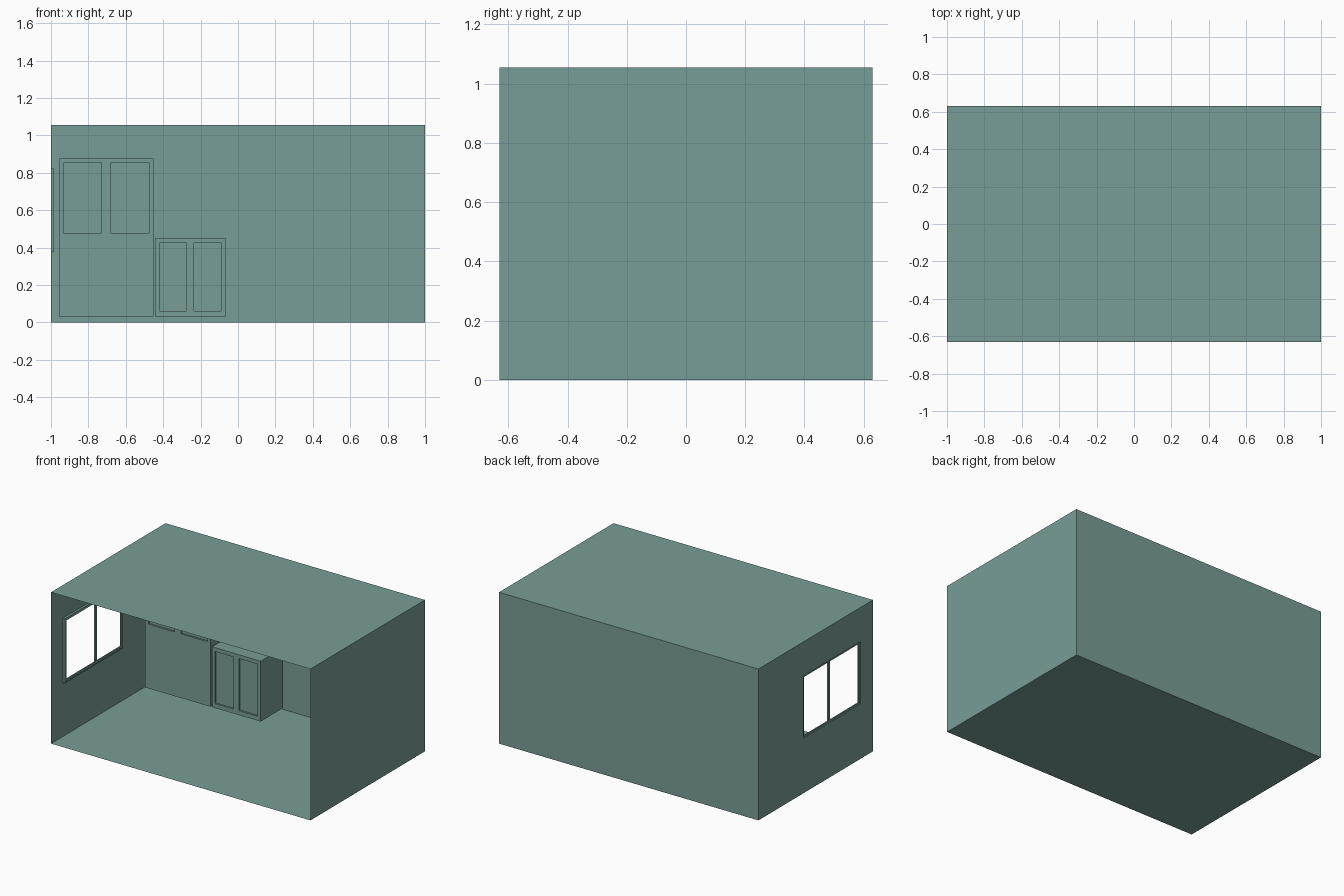
import bpy, bmesh
from mathutils import Vector, Matrix

if "Cube" in bpy.data.objects:
    bpy.data.objects.remove(bpy.data.objects["Cube"])

TEAL = bpy.data.materials.new("teal_paint")
TEAL.diffuse_color = (0.19, 0.34, 0.31, 1)
TEAL.use_nodes = True
TEAL.node_tree.nodes["Principled BSDF"].inputs["Base Color"].default_value = TEAL.diffuse_color


def finish(bm, name):
    bm.normal_update()
    me = bpy.data.meshes.new(name)
    bm.to_mesh(me)
    bm.free()
    me.materials.append(TEAL)
    ob = bpy.data.objects.new(name, me)
    bpy.context.collection.objects.link(ob)
    return ob


def add_box(bm, x, y, z):
    lo, hi = Vector((x[0], y[0], z[0])), Vector((x[1], y[1], z[1]))
    m = Matrix.Translation((lo + hi) / 2) @ Matrix.Diagonal((hi - lo).to_4d())
    bmesh.ops.create_cube(bm, size=1, matrix=m)


def box(name, x, y, z):
    bm = bmesh.new()
    add_box(bm, x, y, z)
    return finish(bm, name)


# window extents on the left wall
WY, WZ = (-0.50, 0.14), (0.375, 0.824)

# room shell: thin-walled box, open front, window hole in left wall
bm = bmesh.new()
add_box(bm, (-1, 1), (-0.63, 0.63), (0, 1.055))
bm.normal_update()
front = next(f for f in bm.faces if f.normal.y < -0.9)
left = next(f for f in bm.faces if f.normal.x < -0.9)
bmesh.ops.delete(bm, geom=[front], context='FACES_ONLY')
bmesh.ops.inset_individual(bm, faces=[left], thickness=0.2)
for v in left.verts:
    v.co.y = WY[v.co.y > 0]
    v.co.z = WZ[v.co.z > 0.5]
bmesh.ops.delete(bm, geom=[left], context='FACES_ONLY')
finish(bm, "room_shell")


def ring(name, x, y, z, t):
    """Rectangular frame of four bars lying in a wall; returns its opening."""
    iy, iz = (y[0] + t, y[1] - t), (z[0] + t, z[1] - t)
    bm = bmesh.new()
    for by, bz in ((y, (z[0], iz[0])), (y, (iz[1], z[1])),
                   ((y[0], iy[0]), iz), ((iy[1], y[1]), iz)):
        add_box(bm, x, by, bz)
    finish(bm, name)
    return iy, iz


# window: outer frame, thinner sash set inside it, off-centre mullion
oy, oz = ring("window_frame", (-1, -0.985), WY, WZ, 0.008)
sy, sz = ring("window_sash", (-0.995, -0.988), oy, oz, 0.012)
box("window_mullion", (-0.998, -0.986), (-0.162, -0.144), sz)


def cabinet(name, x, z, doors, door_z, y=(0.345, 0.592)):
    body = box(name, x, y, z)
    for i, dx in enumerate(doors):
        # sunk door panel
        cutter = box(f"{name}_panel_cutter_{i + 1}", dx,
                     (y[0] - 0.05, y[0] + 0.012), door_z)
        cutter.hide_render = True
        cutter.hide_viewport = True
        mod = body.modifiers.new("panel", 'BOOLEAN')
        mod.operation = 'DIFFERENCE'
        mod.solver = 'EXACT'
        mod.object = cutter


# tall and low cabinets along the back wall
cabinet("tall_cabinet", (-0.957, -0.453), (0.031, 0.875),
        [(-0.933, -0.73), (-0.682, -0.475)], (0.478, 0.853))
cabinet("low_cabinet", (-0.443, -0.067), (0.031, 0.452),
        [(-0.42, -0.276), (-0.234, -0.09)], (0.062, 0.425))
